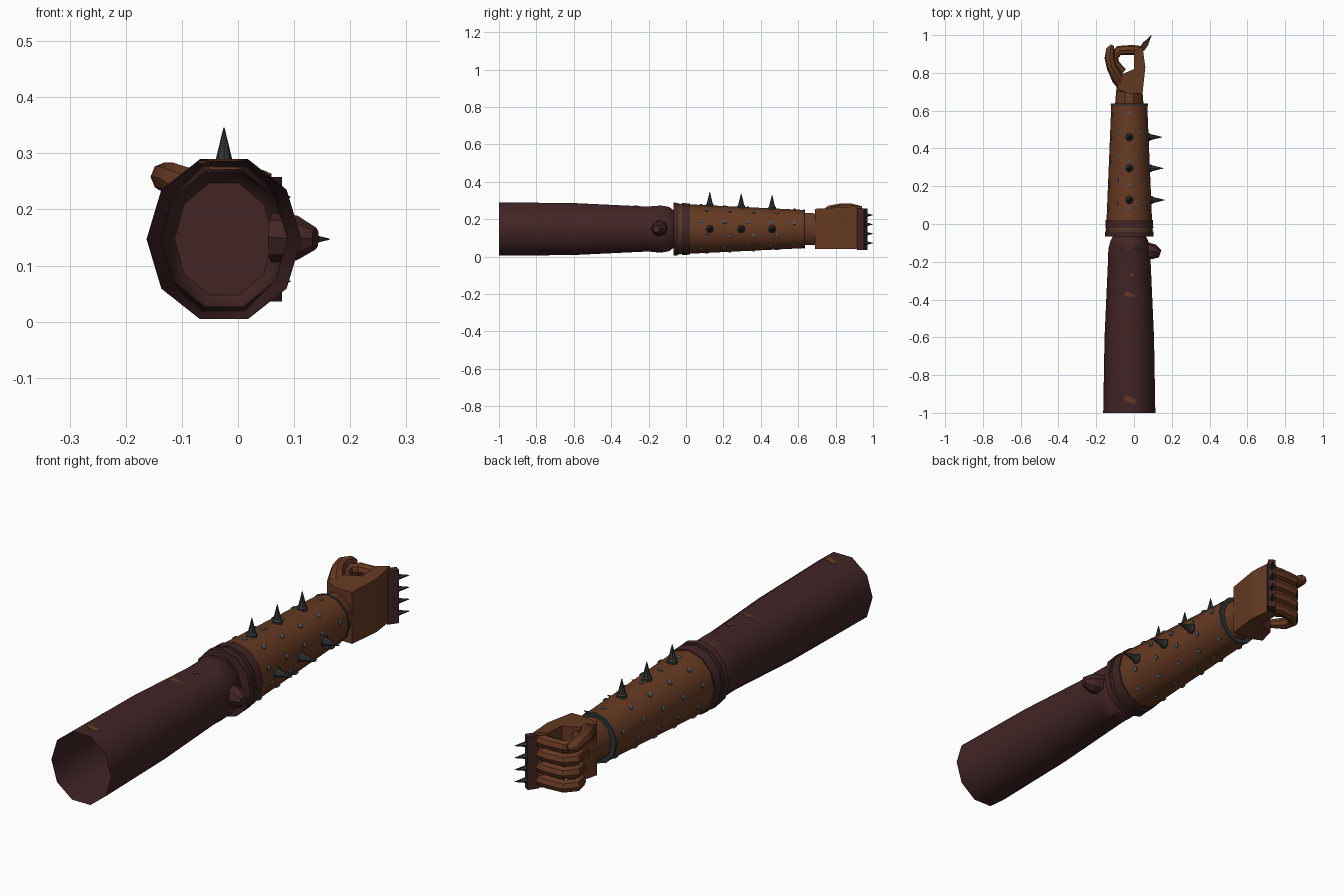
import bpy, bmesh, math
from mathutils import Vector, Matrix

cube = bpy.data.objects.get("Cube")
if cube:
    bpy.data.objects.remove(cube, do_unlink=True)

CX, CZ = -0.025, 0.147   # axis of the arm


def material(name, rgb):
    m = bpy.data.materials.new(name)
    m.use_nodes = True
    m.diffuse_color = (*rgb, 1)
    node = m.node_tree.nodes["Principled BSDF"]
    node.inputs["Base Color"].default_value = (*rgb, 1)
    node.inputs["Roughness"].default_value = 0.8
    return m


MAROON = material("dark maroon cloth", (0.054, 0.018, 0.019))
BROWN = material("brown leather", (0.133, 0.042, 0.016))
METAL = material("dark metal", (0.03, 0.035, 0.036))
STEEL = material("grey stud", (0.075, 0.092, 0.105))


def finish(name, bm, mat, smooth=None):
    bmesh.ops.recalc_face_normals(bm, faces=bm.faces[:])
    me = bpy.data.meshes.new(name)
    bm.to_mesh(me)
    bm.free()
    me.materials.append(mat)
    ob = bpy.data.objects.new(name, me)
    bpy.context.collection.objects.link(ob)
    if smooth:
        bpy.ops.object.select_all(action='DESELECT')
        ob.select_set(True)
        bpy.context.view_layer.objects.active = ob
        bpy.ops.object.shade_smooth_by_angle(angle=math.radians(smooth))
    return ob


def loft(bm, path, radii, sides=10, start=True, end=True):
    """Sweep a polygon along path; each radius is a number or (side, up)."""
    pts = [Vector(p) for p in path]
    rings = []
    for i, p in enumerate(pts):
        t = pts[min(i + 1, len(pts) - 1)] - pts[max(i - 1, 0)]
        if t.length < 1e-6:
            t = pts[-1] - pts[0]
        t.normalize()
        u = t.cross(Vector((0, 0, 1)))
        u = u.normalized() if u.length > 0.05 else Vector((1, 0, 0))
        v = u.cross(t)
        r = radii[i]
        a, b = r if isinstance(r, tuple) else (r, r)
        rings.append([bm.verts.new(p + u * a * math.cos(k * math.tau / sides)
                                   + v * b * math.sin(k * math.tau / sides))
                      for k in range(sides)])
    for lo, hi in zip(rings, rings[1:]):
        for k in range(sides):
            n = (k + 1) % sides
            bm.faces.new((lo[k], lo[n], hi[n], hi[k]))
    if start:
        bm.faces.new(rings[0])
    if end:
        bm.faces.new(rings[-1])


def sleeve(name, profile, mat, sides=10, start=True, end=True):
    """Tube along the arm from (y, side radius, up radius) rows."""
    bm = bmesh.new()
    loft(bm, [(CX, y, CZ) for y, a, b in profile],
         [(a, b) for y, a, b in profile], sides, start, end)
    return finish(name, bm, mat, 40)


def glove_radii(y):
    f = (y + 0.065) / 0.7
    return 0.124 - 0.029 * f, 0.136 - 0.034 * f


def on_glove(y, angle):
    """Point and outward direction on the forearm."""
    a, b = glove_radii(y)
    c, s = math.cos(angle), math.sin(angle)
    return Vector((CX + a * c, y, CZ + b * s)), Vector((c / a, 0, s / b)).normalized()


# Upper sleeve, open at the shoulder and rounded at the elbow
sleeve("upper_sleeve", [(-1, .138, .150), (-.6, .131, .146), (-.2, .113, .126),
                        (-.17, .113, .130), (-.13, .110, .132), (-.09, .100, .124),
                        (-.06, .085, .1), (-.04, .05, .06)],
       MAROON, start=False)

# Worn patches lying on the top of the sleeve
for i, (x, y, w, l) in enumerate([(-.02, -.38, .06, .025), (-.02, -.93, .06, .025),
                                  (-.06, -.79, .015, .02), (-.01, -.27, .02, .015)]):
    bm = bmesh.new()
    bmesh.ops.create_cube(bm, size=1)
    f = (y + 1) / .8
    z = CZ + (.1505 - .0225 * f) * .951
    bm.transform(Matrix.Translation((x, y, z)) @ Matrix.Rotation(-.4, 4, 'Z')
                 @ Matrix.Diagonal((w, l, .004, 1)))
    finish("worn_patch_%d" % i, bm, BROWN)

# Elbow knob on the outer side
bm = bmesh.new()
loft(bm, [(.06, -.14, .15), (.105, -.147, .149), (.138, -.158, .148)],
     [.045, .04, .02], 8)
finish("elbow_knob", bm, MAROON)

# Forearm glove, wrist and straps
sleeve("forearm_glove", [(-.065, .105, .11), (-.065, *glove_radii(-.065)),
                         (.28, *glove_radii(.28)), (.635, *glove_radii(.635)),
                         (.635, .08, .09)], BROWN, 12)
sleeve("wrist", [(.6, .078, .092), (.7, .07, .088), (.76, .06, .08)], BROWN, 10)


def band(name, y0, y1, grow, mat):
    rows = [(y0, -.02)] + [(y, grow) for y in (y0, y1)] + [(y1, -.02)]
    sleeve(name, [(y, *(r + g for r in glove_radii(y))) for y, g in rows], mat, 12)


band("cuff_strap_wide", -.022, .022, .005, MAROON)
band("cuff_strap_narrow", -.066, -.04, .005, MAROON)
band("cuff_trim", -.034, -.030, .002, METAL)
band("wrist_trim", .628, .637, .003, METAL)

# Spikes on the top and the outer side of the forearm
for row, angle in (("top", math.pi / 2), ("side", 0)):
    for i, y in enumerate((.127, .295, .46)):
        p, d = on_glove(y, angle)
        bm = bmesh.new()
        loft(bm, [p - d * .012, p + d * .005, p + d * .01, p + d * .072],
             [.021, .021, .016, .001], 8)
        finish("%s_spike_%d" % (row, i + 1), bm, METAL)

# Small studs in staggered rows
bm = bmesh.new()
for k in range(10):
    angle = math.radians(18 + 36 * k)
    for j in range(5):
        y = .08 + .125 * j + (.03 if k % 2 else 0)
        if y < .61:
            p, d = on_glove(y, angle)
            loft(bm, [p - d * .01, p + d * .001, p + d * .004], [.011, .011, .005], 6)
finish("forearm_studs", bm, STEEL)

# Palm block, cut from its outline seen from above
outline = [(-.09, .715), (-.03, .69), (.045, .69), (.06, .83), (.045, .94),
           (.0, .915), (.0, .82), (-.07, .79)]
bm = bmesh.new()
base = bm.faces.new([bm.verts.new((x, y, .04)) for x, y in outline])
top = bmesh.ops.extrude_face_region(bm, geom=[base])
for v in top["geom"]:
    if isinstance(v, bmesh.types.BMVert):
        v.co.z = .255 + .015 * (v.co.y - .69) / .25
finish("palm", bm, BROWN)

# Four curled fingers
for i in range(4):
    z = .068 + .055 * i
    bm = bmesh.new()
    loft(bm, [(.045, .915, z), (-.01, .922, z), (-.08, .918, z), (-.108, .885, z),
              (-.10, .845, z), (-.055, .805, z)],
         [.026, .026, .026, .026, .025, .018], 8)
    finish("finger_%d" % (i + 1), bm, BROWN, 40)

# Thumb arching over the fist
bm = bmesh.new()
loft(bm, [(-.05, .72, .20), (-.085, .77, .24), (-.118, .83, .257), (-.13, .88, .258),
          (-.125, .925, .25), (-.115, .945, .245)],
     [.03, .034, .027, .026, .022, .01], 8)
finish("thumb", bm, BROWN, 40)

# Knuckle guard with four spikes
out = Vector((.57, .82, 0))
turn = math.atan2(out.y, out.x)
centre = Vector((.053, .942, .147))
bm = bmesh.new()
bmesh.ops.create_cube(bm, size=1)
bm.transform(Matrix.Translation(centre) @ Matrix.Rotation(turn, 4, 'Z')
             @ Matrix.Diagonal((.046, .03, .222, 1)))
finish("knuckle_guard", bm, MAROON)
for i in range(4):
    p = Vector((centre.x, centre.y, .072 + .05 * i)) + out * .02
    bm = bmesh.new()
    loft(bm, [p, p + out * .006, p + out * .05], [.011, .011, .001], 6)
    finish("knuckle_spike_%d" % (i + 1), bm, METAL)
